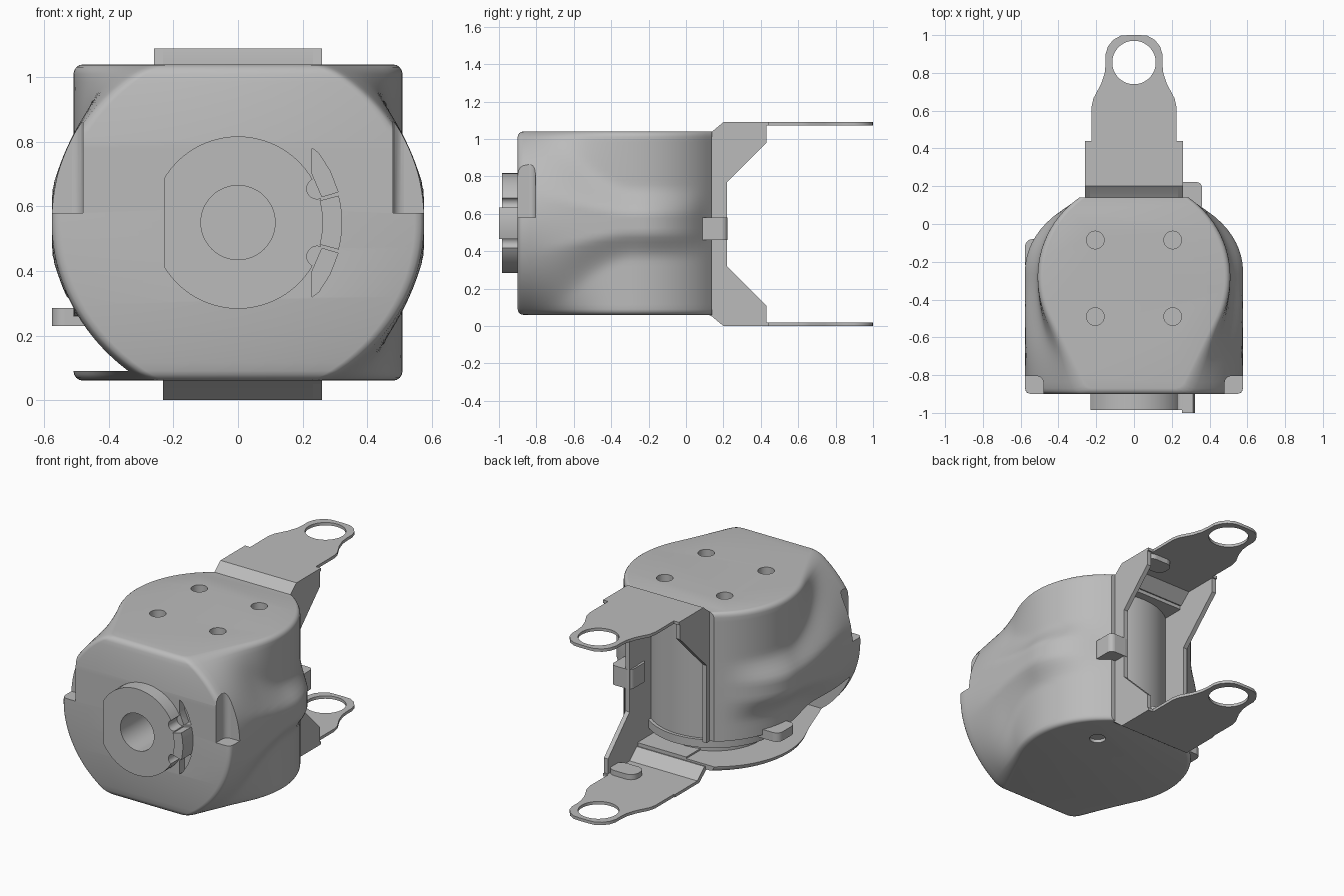
import bpy, bmesh, math
from mathutils import Matrix

if "Cube" in bpy.data.objects:
    bpy.data.objects.remove(bpy.data.objects["Cube"])

grey = bpy.data.materials.new("plain_grey")
grey.use_nodes = True
grey.diffuse_color = (0.5, 0.5, 0.5, 1)
grey.node_tree.nodes["Principled BSDF"].inputs["Base Color"].default_value = (0.5, 0.5, 0.5, 1)

MID, BOTTOM, TOP = 0.55, 0.06, 1.04
FRONT, BACK = -0.9, 0.14
AXIS_Y = -0.28


def make(name, bm, smooth=True):
    bmesh.ops.recalc_face_normals(bm, faces=bm.faces)
    mesh = bpy.data.meshes.new(name)
    bm.to_mesh(mesh)
    bm.free()
    mesh.materials.append(grey)
    obj = bpy.data.objects.new(name, mesh)
    bpy.context.collection.objects.link(obj)
    if smooth:
        finish(obj)
    return obj


def activate(obj):
    bpy.ops.object.select_all(action='DESELECT')
    obj.select_set(True)
    bpy.context.view_layer.objects.active = obj


def finish(obj):
    activate(obj)
    bpy.ops.object.shade_smooth_by_angle(angle=math.radians(32))


def prism(name, points, axis, low, high):
    """Extrude a flat outline along one axis."""
    def place(p, d):
        return {'x': (d, p[0], p[1]), 'y': (p[0], d, p[1]), 'z': (p[0], p[1], d)}[axis]
    bm = bmesh.new()
    a = [bm.verts.new(place(p, low)) for p in points]
    b = [bm.verts.new(place(p, high)) for p in points]
    bm.faces.new(a)
    bm.faces.new(b)
    for i in range(len(a)):
        j = (i + 1) % len(a)
        bm.faces.new((a[i], a[j], b[j], b[i]))
    return make(name, bm)


def disc(name, u, v, r, axis, low, high, n=48):
    pts = [(u + r * math.cos(math.tau * i / n), v + r * math.sin(math.tau * i / n)) for i in range(n)]
    return prism(name, pts, axis, low, high)


def box(name, x, y, z, bevel=0):
    obj = prism(name, [(x[0], y[0]), (x[1], y[0]), (x[1], y[1]), (x[0], y[1])], 'z', *z)
    if bevel:
        bm = bmesh.new()
        bm.from_mesh(obj.data)
        edges = [e for e in bm.edges if abs(e.verts[0].co.z - e.verts[1].co.z) > 0.001]
        bmesh.ops.bevel(bm, geom=edges, offset=bevel, segments=5, affect='EDGES', profile=0.5)
        bm.to_mesh(obj.data)
        bm.free()
        finish(obj)
    return obj


def cut(obj, cutter):
    mod = obj.modifiers.new("cut", 'BOOLEAN')
    mod.operation = 'DIFFERENCE'
    mod.solver = 'EXACT'
    mod.object = cutter
    activate(obj)
    bpy.ops.object.modifier_apply(modifier=mod.name)
    bpy.data.objects.remove(cutter)
    finish(obj)


# Housing: round pot flowing into a flat-topped round front
def width(y, z):
    if y > -0.52:
        end = math.sqrt(0.51 ** 2 - (y - AXIS_Y) ** 2)
    else:
        end = 0.45 + 0.5 * (y + 0.52)
    mid = 0.577
    if y > -0.25:
        mid *= math.sqrt(max(0, 1 - ((y + 0.25) / 0.43) ** 2))
    mid = max(mid, end)
    dz = abs(z - MID)
    blend = min(1, max(0, (y + 0.88) / 0.6))
    blend = blend * blend * (3 - 2 * blend)
    disc_part = (math.sqrt(0.577 ** 2 - dz ** 2) - 0.3) / 0.277
    reach = 0.53 - 0.33 * blend
    t = max(0, 1 - dz / reach)
    ridge = t * t * (3 - 2 * t)
    ridge = min(1, ridge * 1.25)
    return end + (mid - end) * (disc_part * (1 - blend) + ridge * blend)


fillet = 0.03
slices = []
for k in range(5):
    a = math.pi / 2 * k / 4
    slices.append((BOTTOM + fillet * (1 - math.sin(a)), fillet * (1 - math.cos(a))))
slices.reverse()
slices = sorted((z, fillet - math.sqrt(max(0, fillet ** 2 - (fillet - (z - BOTTOM)) ** 2))) for z, _ in slices)
inner = [(BOTTOM + fillet + (TOP - BOTTOM - 2 * fillet) * i / 36, 0) for i in range(1, 36)]
slices = slices + inner + [(BOTTOM + TOP - z, d) for z, d in reversed(slices)]
stations = [0, 0.006, 0.015, 0.03] + [0.03 + (BACK - FRONT - 0.03) * i / 30 for i in range(1, 31)]

bm = bmesh.new()
rings = []
for z, inset in slices:
    side = []
    for s in stations:
        rim = fillet - math.sqrt(max(0, fillet ** 2 - max(0, fillet - s) ** 2))
        y = FRONT + inset + s * (BACK - FRONT - inset) / (BACK - FRONT)
        side.append((width(y, z) - inset - rim, y))
    loop = side + [(-x, y) for x, y in reversed(side)]
    rings.append([bm.verts.new((x, y, z)) for x, y in loop])
for low, high in zip(rings, rings[1:]):
    for i in range(len(low)):
        j = (i + 1) % len(low)
        bm.faces.new((low[i], low[j], high[j], high[i]))
bm.faces.new(rings[0])
bm.faces.new(rings[-1])
housing = make("housing", bm)

# Housing openings: rear bay, side gap, front notches, holes
cut(housing, box("bay_cutter", (-0.235, 0.235), (-0.55, 0.5), (0.1, 0.99)))
gap = [(-0.84, 0.09), (0.3, 0.09), (0.3, 0.24), (-0.3, 0.26), (-0.84, 0.34)]
cut(housing, prism("gap_cutter", gap, 'x', -0.8, -0.1))
for s in (-1, 1):
    cut(housing, box("notch_cutter", sorted((0.48 * s, 0.7 * s)), (-1, -0.805), (0.58, 0.95), 0.035))
    for y in (-0.085, -0.49):
        cut(housing, disc("screw_cutter", 0.205 * s, y, 0.047, 'z', 0.995, 1.2, 24))
cut(housing, disc("base_hole_cutter", 0.205, -0.085, 0.047, 'z', -0.1, 0.095, 24))
cut(housing, disc("shaft_cutter", 0, MID, 0.115, 'y', -1.1, -0.7))
for s in (-1, 1):
    slot = [(0.23, MID + 0.23 * s), (0.25, MID + 0.215 * s), (0.285, MID + 0.16 * s),
            (0.31, MID + 0.095 * s), (0.26, MID + 0.08 * s), (0.23, MID + 0.15 * s)]
    cut(housing, prism("slot_cutter", slot, 'y', -1, -0.85))

# Motor inside the rear bay
disc("motor", 0, AXIS_Y, 0.37, 'z', 0.2, 0.99, 64)
disc("motor_base", 0, AXIS_Y, 0.39, 'z', 0.15, 0.2, 64)
disc("motor_foot", 0, AXIS_Y, 0.3, 'z', 0.08, 0.15, 64)

# Front hub with flat side, bites and locking key
hub = disc("hub", 0, MID, 0.267, 'y', -0.985, -0.89, 64)
cut(hub, box("flat_cutter", (-0.5, -0.23), (-1.1, -0.8), (0, 1)))
cut(hub, disc("bore_cutter", 0, MID, 0.115, 'y', -1.1, -0.8))
for s in (-1, 1):
    cut(hub, disc("bite_cutter", 0.245, MID + 0.105 * s, 0.032, 'y', -1.1, -0.8, 20))
arc = [math.radians(-15 + 5 * i) for i in range(7)]
key = [(0.323 * math.cos(a), MID + 0.323 * math.sin(a)) for a in arc]
key += [(0.262 * math.cos(a), MID + 0.262 * math.sin(a)) for a in reversed(arc)]
prism("hub_key", key, 'y', -1.0, -0.89)

# Rear bracket: side plates
upper = [(0.22, 0.77), (0.43, 0.98), (0.43, 1.09), (0.2, 1.09), (0.14, 1.04)]
lower = [(y, 1.09 - z) for y, z in reversed(upper)]
prism("right_bracket_plate", lower + upper, 'x', 0.232, 0.26)
prism("left_bracket_plate", [(0.14, 0.24), (0.17, 0.24), (0.17, 0.72)] + upper, 'x', -0.26, -0.232)

# Rear bracket: tongues with ring ends, sloped webs and folded lips
edge = [(0.225, 0.44), (0.225, 0.62), (0.215, 0.665), (0.175, 0.74), (0.155, 0.8), (0.15, 0.85),
        (0.15, 0.9), (0.138, 0.94), (0.11, 0.975), (0.07, 0.997), (0.03, 1.0)]
for name, flip, left in (("top", 1, -0.26), ("bottom", -1, -0.232)):
    def zz(z):
        return z if flip > 0 else 1.09 - z
    outline = [(0.26, 0.2), (0.26, 0.44)] + edge
    outline += [(-x, y) for x, y in reversed(edge)] + [(left, 0.44), (left, 0.2)]
    tongue = prism(name + "_tongue", outline, 'z', *sorted((zz(1.072), zz(1.09))))
    cut(tongue, disc("ring_cutter", 0, 0.855, 0.115, 'z', -0.1, 1.2))
    web = [(0.1, 1.02), (0.14, 1.04), (0.2, 1.09), (0.22, 1.072), (0.15, 1.01)]
    prism(name + "_web", [(y, zz(z)) for y, z in web], 'x', left, 0.26)
    box(name + "_lip", (0.06, 0.24), (0.31, 0.43), sorted((zz(1.04), zz(1.072))), 0.05)

# Small clips on the sides
box("right_clip", (0.22, 0.36), (0.07, 0.222), (0.46, 0.58), 0.03)
box("left_clip", (-0.577, -0.3), (-0.25, -0.08), (0.23, 0.285), 0.04)
